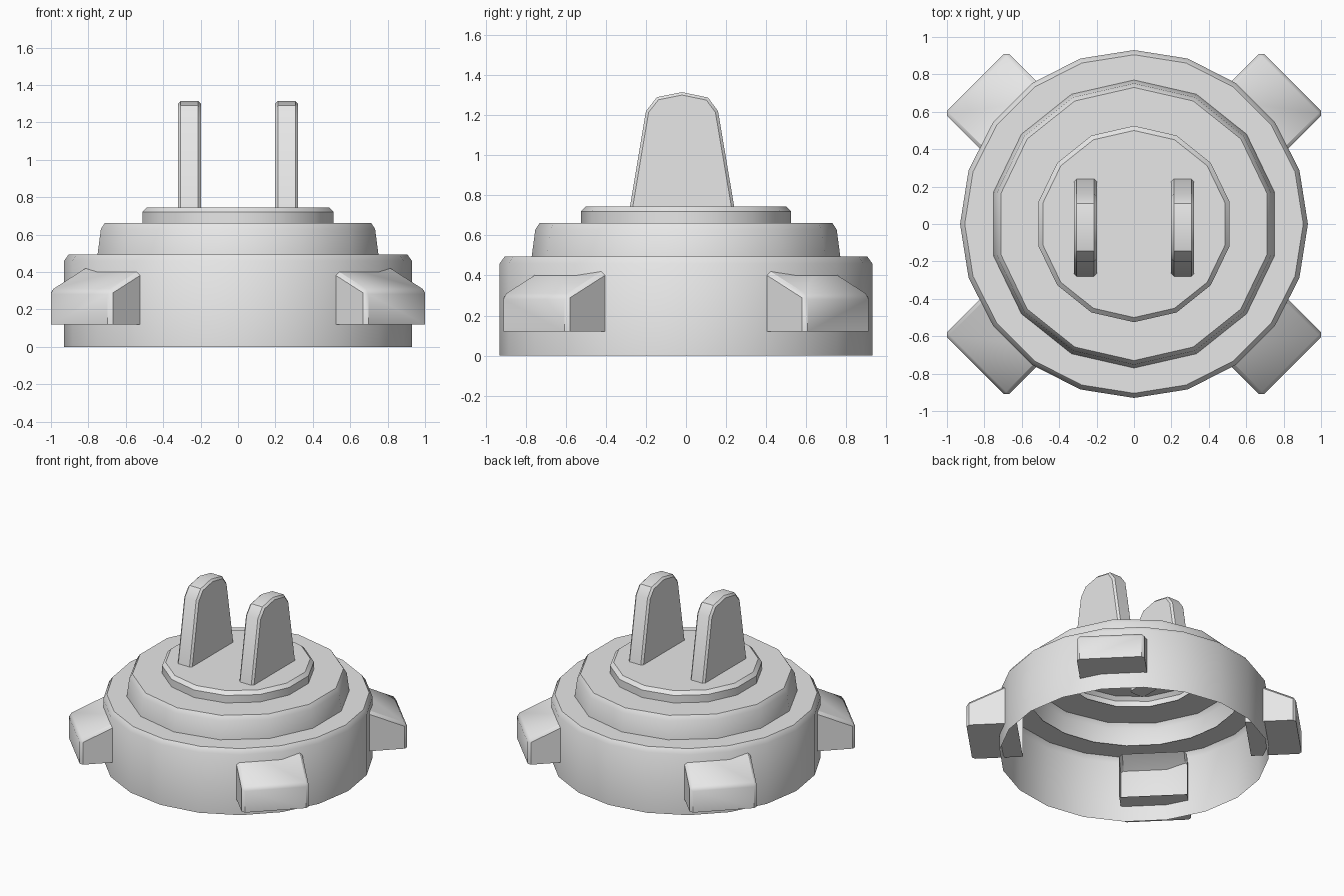
import bpy, bmesh
from math import sin, cos, pi, radians, sqrt

cube = bpy.data.objects.get("Cube")
if cube:
    bpy.data.objects.remove(cube, do_unlink=True)

grey = bpy.data.materials.new("light_grey")
grey.use_nodes = True
grey.diffuse_color = (0.8, 0.8, 0.8, 1)
grey.node_tree.nodes["Principled BSDF"].inputs["Base Color"].default_value = (0.8, 0.8, 0.8, 1)


def finish(bm, name, flip=False):
    """Turn a bmesh into a softly shaded object with sharp corners."""
    if flip:
        bmesh.ops.reverse_faces(bm, faces=bm.faces[:])
    mesh = bpy.data.meshes.new(name)
    bm.to_mesh(mesh)
    bm.free()
    mesh.materials.append(grey)
    obj = bpy.data.objects.new(name, mesh)
    bpy.context.collection.objects.link(obj)
    bpy.ops.object.select_all(action='DESELECT')
    obj.select_set(True)
    bpy.context.view_layer.objects.active = obj
    bpy.ops.object.shade_smooth_by_angle(angle=radians(40))
    return obj


def tier(name, sides, profile, capped=False):
    """Open shell turned around z from (radius, height) points."""
    bm = bmesh.new()
    rings = []
    for r, z in profile:
        angles = [pi / 2 + 2 * pi * i / sides for i in range(sides)]
        rings.append([bm.verts.new((r * cos(a), r * sin(a), z)) for a in angles])
    for low, high in zip(rings, rings[1:]):
        for i in range(sides):
            j = (i + 1) % sides
            bm.faces.new((low[i], low[j], high[j], high[i]))
    if capped:
        bm.faces.new(rings[-1])
    return finish(bm, name)


def prism(outline, lo, hi, place):
    """Closed prism; place maps (u, v, depth) to x, y, z."""
    bm = bmesh.new()
    a = [bm.verts.new(place(u, v, lo)) for u, v in outline]
    b = [bm.verts.new(place(u, v, hi)) for u, v in outline]
    bm.faces.new(a)
    bm.faces.new(b[::-1])
    for i in range(len(a)):
        j = (i + 1) % len(a)
        bm.faces.new((a[j], a[i], b[i], b[j]))
    bmesh.ops.recalc_face_normals(bm, faces=bm.faces[:])
    return bm


# Stepped hollow housing
tier("base_shell", 20, [(0.93, 0), (0.93, 0.46), (0.905, 0.495), (0.74, 0.495)])
tier("middle_shell", 14, [(0.77, 0.495), (0.752, 0.63), (0.73, 0.663), (0.5, 0.663)])
tier("top_shell", 14, [(0.525, 0.663), (0.525, 0.72), (0.5, 0.745)], capped=True)

# Two tapered contact blades
blade = [(-0.287, 0.7), (-0.2, 1.22), (-0.145, 1.29), (-0.02, 1.315),
         (0.11, 1.288), (0.16, 1.22), (0.248, 0.7)]
for side, x in (("left", 0.26), ("right", -0.26)):
    bm = prism(blade, x - 0.061, x + 0.061, lambda u, v, d: (d, u, v))
    rim = [e for e in bm.edges
           if abs(e.verts[0].co.x - e.verts[1].co.x) < 0.01
           and max(v.co.z for v in e.verts) > 0.8]
    bmesh.ops.bevel(bm, geom=rim, offset=0.014, segments=1, affect='EDGES')
    finish(bm, side + "_blade")

# Four sloped side lugs, open at the end inside the housing
inner, outer = 0.785, 1.136
lug = [(inner, 0.12), (outer, 0.12), (outer, 0.302), (inner, 0.461)]
for sx, x_name in ((1, "left"), (-1, "right")):
    for sy, y_name in ((1, "back"), (-1, "front")):
        bm = prism(lug, -0.171, 0.298,
                   lambda r, z, t: (sx * (r + t) / sqrt(2), sy * (r - t) / sqrt(2), z))

        def reach(v):
            return (sx * v.co.x + sy * v.co.y) / sqrt(2)

        end = [f for f in bm.faces if all(reach(v) < inner + 0.01 for v in f.verts)]
        bmesh.ops.delete(bm, geom=end, context='FACES')
        soft = [e for e in bm.edges if not e.is_boundary
                and sum(v.co.z for v in e.verts) > 0.3]
        bmesh.ops.bevel(bm, geom=soft, offset=0.02, segments=1, affect='EDGES')
        finish(bm, f"{y_name}_{x_name}_lug")
